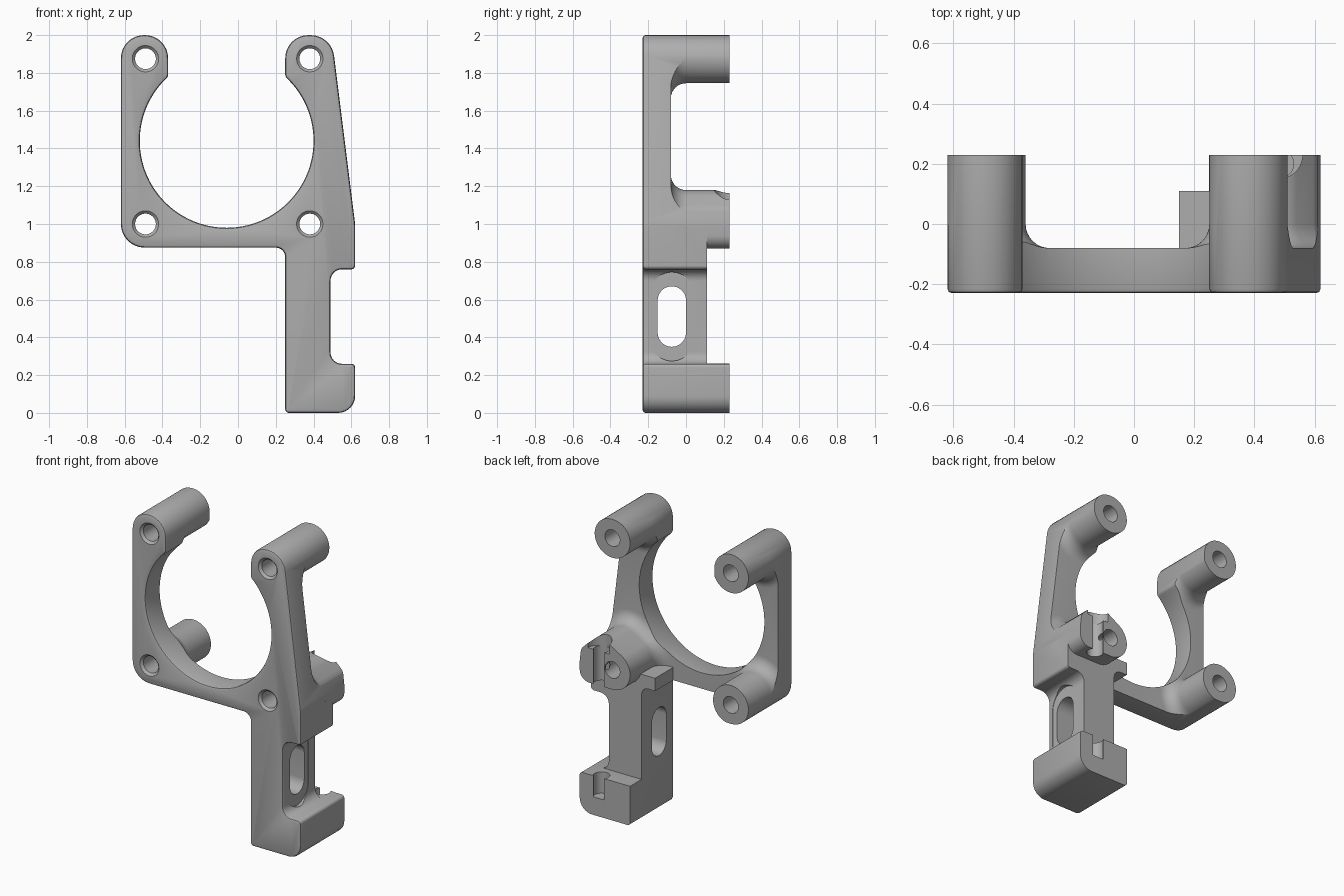
import bpy, bmesh
from math import sin, cos, pi, radians
from mathutils import Vector

if "Cube" in bpy.data.objects:
    bpy.data.objects.remove(bpy.data.objects["Cube"])

grey = bpy.data.materials.new("plain_grey")
grey.use_nodes = True
colour = (0.42, 0.42, 0.42, 1)
grey.diffuse_color = colour
grey.node_tree.nodes["Principled BSDF"].inputs["Base Color"].default_value = colour

FRONT, BACK, WEB = -0.23, 0.23, -0.08


def rounded(corners, steps=8):
    """Outline with an arc of the given radius at each (x, z, radius) corner."""
    out = []
    for i, (x, z, r) in enumerate(corners):
        p = Vector((x, z))
        if r == 0:
            out.append(p)
            continue
        a = (Vector(corners[i - 1][:2]) - p).normalized()
        b = (Vector(corners[(i + 1) % len(corners)][:2]) - p).normalized()
        half = a.angle(b) / 2
        centre = p + (a + b).normalized() * (r / sin(half))
        reach = abs(r / sin(half) * cos(half))
        start, end = p + a * reach - centre, p + b * reach - centre
        sweep = start.angle(end)
        for k in range(steps + 1):
            t = k / steps
            out.append(centre + (start * sin((1 - t) * sweep) + end * sin(t * sweep)) / sin(sweep))
    return out


def loft(name, rings, axis="y", chamfer=0):
    """Solid through rings given as (depth, 2D points) along an axis."""
    place = {"x": lambda p, d: (d, p[0], p[1]),
             "y": lambda p, d: (p[0], d, p[1]),
             "z": lambda p, d: (p[0], p[1], d)}[axis]
    bm = bmesh.new()
    loops = [[bm.verts.new(place(p, d)) for p in pts] for d, pts in rings]
    first = bm.faces.new(loops[0])
    bm.faces.new(loops[-1])
    n = len(loops[0])
    for lo, hi in zip(loops, loops[1:]):
        for i in range(n):
            bm.faces.new((lo[i], lo[(i + 1) % n], hi[(i + 1) % n], hi[i]))
    bmesh.ops.recalc_face_normals(bm, faces=bm.faces)
    if chamfer:
        bmesh.ops.bevel(bm, geom=list(first.edges), offset=chamfer, segments=2,
                        profile=0.5, affect="EDGES", clamp_overlap=False)
    mesh = bpy.data.meshes.new(name)
    bm.to_mesh(mesh)
    bm.free()
    mesh.materials.append(grey)
    obj = bpy.data.objects.new(name, mesh)
    bpy.context.collection.objects.link(obj)
    return obj


def hull(circles, grow=0, n=64):
    """Rounded convex outline around (x, z, radius) circles."""
    pts = []
    for i in range(n):
        u = Vector((cos(2 * pi * (i + 0.5) / n), sin(2 * pi * (i + 0.5) / n)))
        x, z, r = max(circles, key=lambda c: u.dot(Vector(c[:2])) + c[2])
        p = Vector((x, z)) + u * (r + grow)
        pts.append(p)
    # spread coincident neighbours slightly along straight runs
    return pts


def box(name, x0, x1, z0, z1, depth):
    pts = [(x0, z0), (x1, z0), (x1, z1), (x0, z1)]
    return loft(name, [(FRONT - 0.1, pts), (depth, pts)])


def boss(name, circles, flare=0.08):
    """Post that flares into the web with a concave fillet."""
    rings = [(-0.2, hull(circles, flare))]
    for k in range(9):
        a = k / 8 * pi / 2
        rings.append((WEB + flare * (1 - cos(a)), hull(circles, flare * (1 - sin(a)))))
    rings.append((BACK + 0.1, hull(circles)))
    return loft(name, rings)


def prism(name, pts, lo, hi, axis):
    return loft(name, [(lo, pts), (hi, pts)], axis)


def combine(target, tool, operation):
    mod = target.modifiers.new(operation.lower(), "BOOLEAN")
    mod.operation, mod.object, mod.solver = operation, tool, "EXACT"
    bpy.context.view_layer.objects.active = target
    bpy.ops.object.modifier_apply(modifier=mod.name)
    bpy.data.objects.remove(tool)


# Full front outline: foot, clamp recess, sloped arm, open ring, upright arm
ring = [(-0.06 + 0.46 * cos(a), 1.44 + 0.46 * sin(a), 0)
        for a in (radians(42 - 264 * k / 72) for k in range(73))]
outline = rounded(
    [(0.25, 0, 0.02), (0.62, 0, 0.09), (0.62, 0.26, 0.02), (0.49, 0.26, 0.06),
     (0.49, 0.76, 0.06), (0.62, 0.76, 0.02), (0.62, 1.0, 0.2),
     (0.495, 2, 0.125), (0.25, 2, 0.122), (0.25, 1.78, 0.03)] + ring +
    [(-0.37, 1.78, 0.03), (-0.37, 2, 0.122), (-0.62, 2, 0.122),
     (-0.62, 0.875, 0.125), (0.25, 0.875, 0.05)])
bracket = loft("bracket", [(FRONT, outline), (BACK, outline)], chamfer=0.015)

# Depth of each region behind the front face
depth = box("web_depth", -0.8, 0.8, -0.1, 2.1, WEB)
posts = [(-0.49, 1.875), (0.38, 1.875), (-0.49, 1.0), (0.38, 1.0)]
clamp_block = [(0.38, 1.0, 0.13), (0.46, 1.06, 0.12), (0.52, 1.03, 0.1), (0.55, 0.94, 0.07)]
parts = [boss("post", [(x, z, 0.13)]) for x, z in posts[:3]]
parts += [boss("clamp_block", clamp_block),
          box("stem_depth", 0.15, 0.75, -0.15, 0.96, 0.11),
          box("foot_depth", 0.16, 0.76, -0.16, 0.262, BACK + 0.12)]
for part in parts:
    combine(depth, part, "UNION")
combine(bracket, depth, "INTERSECT")

# Screw holes with a small countersink at the front
for x, z in posts:
    rings = [(d, hull([(x, z, r)], n=32)) for d, r in
             ((FRONT - 0.05, 0.07), (FRONT, 0.07), (FRONT + 0.015, 0.055), (BACK + 0.05, 0.055))]
    combine(bracket, loft("screw_hole", rings), "DIFFERENCE")

# Long slot through the stem, with a wider recess on its outer side
for name, r, half, x0 in (("slot", 0.075, 0.085, 0.1), ("slot_recess", 0.115, 0.12, 0.487)):
    pts = hull([(-0.075, 0.51 - half, r), (-0.075, 0.51 + half, r)])
    combine(bracket, prism(name, pts, x0, 0.8, "x"), "DIFFERENCE")

# Vertical grooves for the clamping screw, open at the back
for name, y, r, z0, z1 in (("foot_groove", 0.2, 0.05, 0.12, 0.3),
                           ("block_groove", 0.2, 0.05, 0.8, 1.3),
                           ("screw_head_seat", 0.23, 0.08, 1.1, 1.3)):
    combine(bracket, prism(name, hull([(0.48, y, r)], n=32), z0, z1, "z"), "DIFFERENCE")

bpy.ops.object.select_all(action="DESELECT")
bracket.select_set(True)
bpy.context.view_layer.objects.active = bracket
bpy.ops.object.shade_smooth_by_angle(angle=radians(30))
